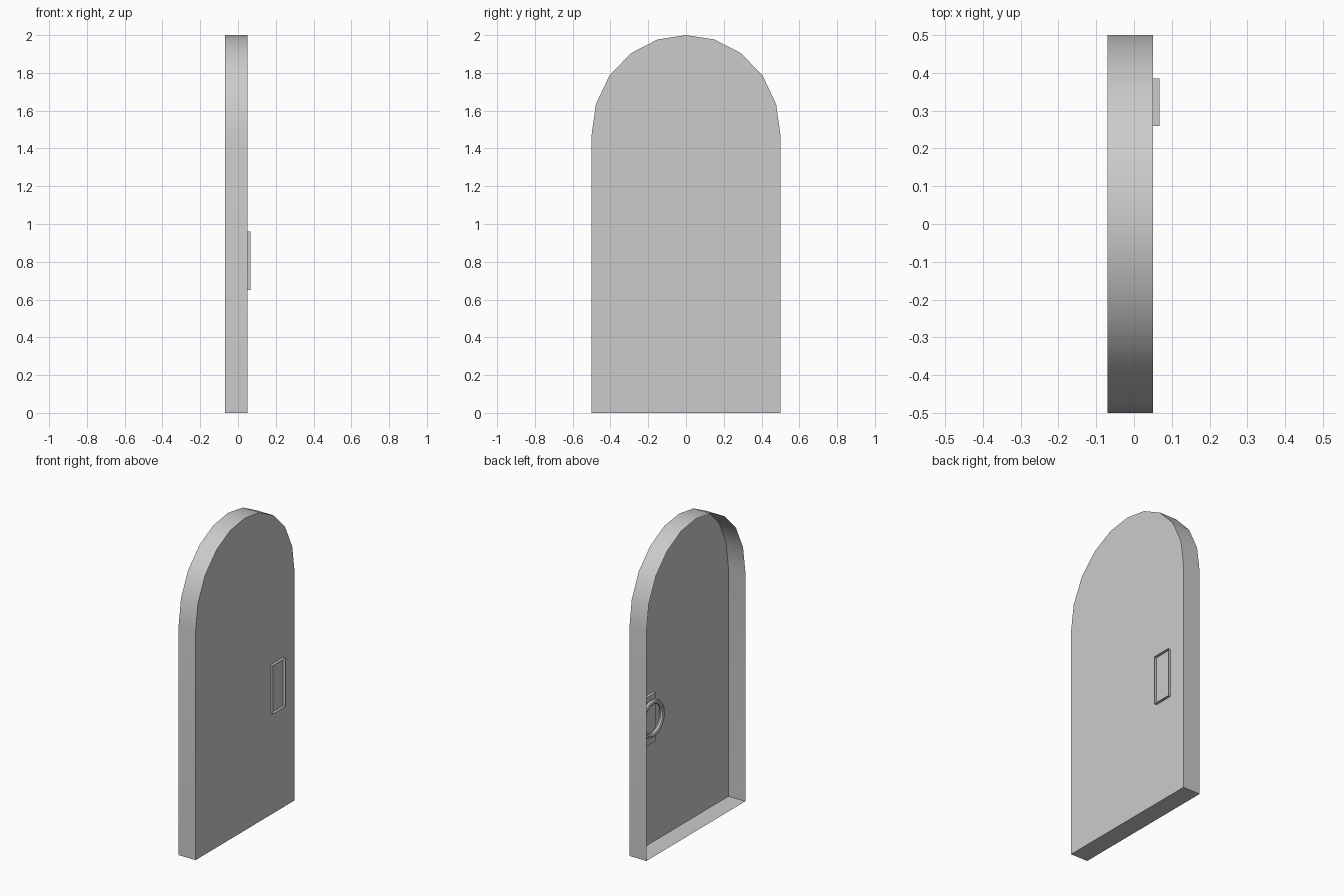
import bpy, bmesh, math

if "Cube" in bpy.data.objects:
    bpy.data.objects.remove(bpy.data.objects["Cube"])


def open_tray(name, outline, x_face, x_rim):
    """A thin panel at x_face with walls running to an open rim at x_rim."""
    bm = bmesh.new()
    face = [bm.verts.new((x_face, y, z)) for y, z in outline]
    rim = [bm.verts.new((x_rim, y, z)) for y, z in outline]
    bm.faces.new(face)
    n = len(outline)
    for i in range(n):
        j = (i + 1) % n
        bm.faces.new((face[j], face[i], rim[i], rim[j]))
    # outline runs counter-clockwise seen from +x; flip when the panel faces -x
    if x_face < x_rim:
        bmesh.ops.reverse_faces(bm, faces=bm.faces[:])
    mesh = bpy.data.meshes.new(name)
    bm.to_mesh(mesh)
    bm.free()
    obj = bpy.data.objects.new(name, mesh)
    bpy.context.collection.objects.link(obj)
    smooth(obj)
    return obj


def smooth(obj):
    bpy.ops.object.select_all(action='DESELECT')
    obj.select_set(True)
    bpy.context.view_layer.objects.active = obj
    bpy.ops.object.shade_smooth_by_angle(angle=math.radians(35))


# Arched door leaf, hollow towards -x
half = [(0.5, 0.0), (0.5, 1.47), (0.477, 1.635), (0.405, 1.787),
        (0.29, 1.905), (0.15, 1.977)]
outline = half + [(0.0, 2.0)] + [(-y, z) for y, z in reversed(half)]
open_tray("door_leaf", outline, 0.05, -0.07)

# Handle plate set through the leaf, hollow towards +x
y0, y1, z0, z1 = 0.26, 0.385, 0.65, 0.96
open_tray("handle_plate", [(y0, z0), (y1, z0), (y1, z1), (y0, z1)], 0.033, 0.067)

# Ring pull hanging against the plate inside the hollow
bpy.ops.mesh.primitive_torus_add(
    major_radius=0.105, minor_radius=0.015, major_segments=20, minor_segments=8,
    location=(0.016, 0.3225, 0.82), rotation=(0, math.pi / 2, 0))
ring = bpy.context.object
ring.name = "ring_pull"
smooth(ring)
